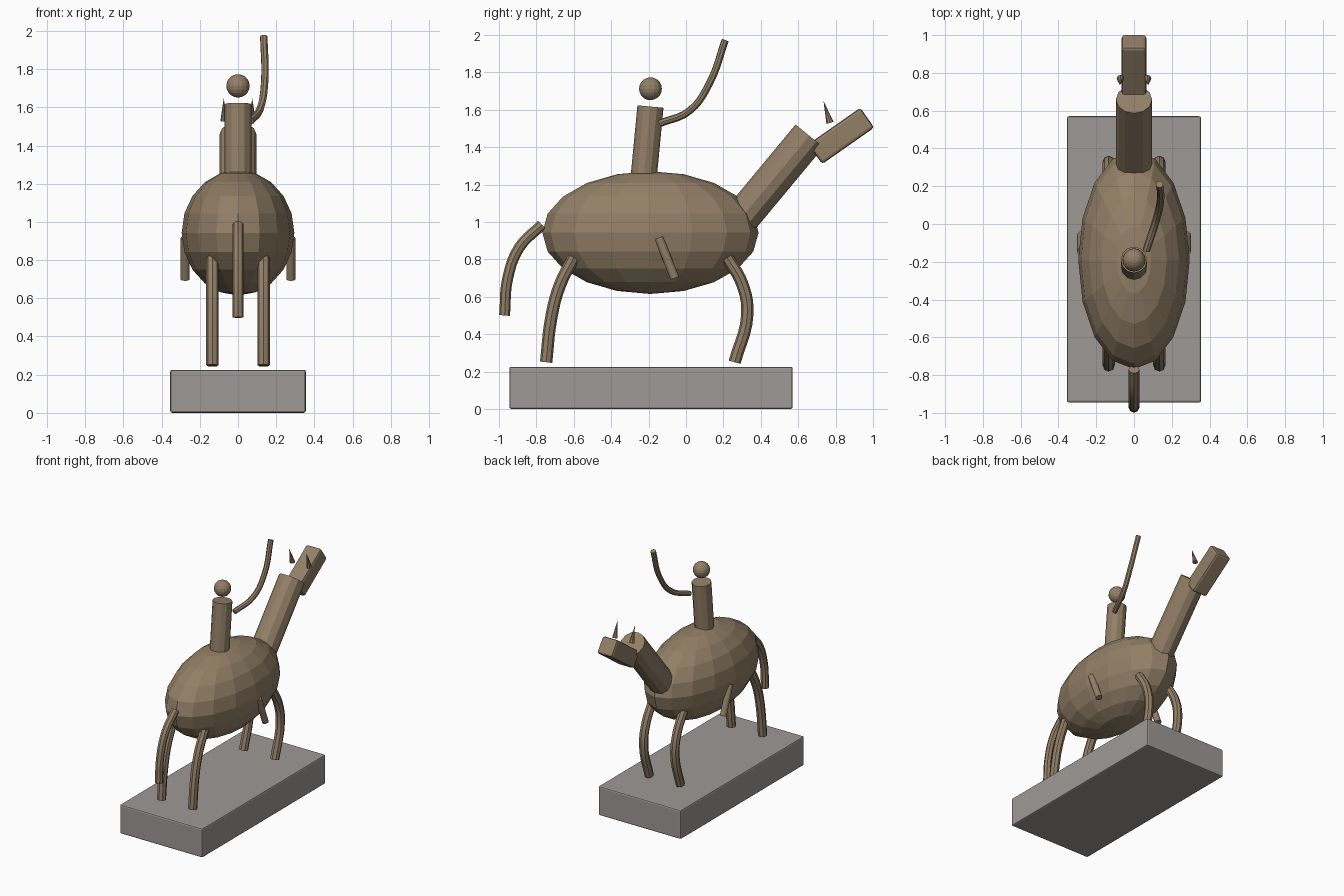
import bpy
import math
from mathutils import Vector

cube = bpy.data.objects.get("Cube")
if cube:
    bpy.data.objects.remove(cube, do_unlink=True)


def material(name, rgb):
    mat = bpy.data.materials.new(name)
    mat.use_nodes = True
    mat.diffuse_color = (*rgb, 1)
    mat.node_tree.nodes["Principled BSDF"].inputs["Base Color"].default_value = (*rgb, 1)
    return mat


bronze = material("bronze brown", (0.29, 0.215, 0.135))
stone = material("stone grey", (0.34, 0.32, 0.305))


def finish(name, mat=bronze):
    obj = bpy.context.object
    obj.name = name
    obj.data.materials.append(mat)
    return obj


def ball(name, centre, radii):
    bpy.ops.mesh.primitive_uv_sphere_add(segments=16, ring_count=10, radius=1, location=centre)
    obj = finish(name)
    obj.scale = radii
    return obj


def rod(name, start, end, r1, r2, sides=12):
    a, b = Vector(start), Vector(end)
    bpy.ops.mesh.primitive_cone_add(vertices=sides, radius1=r1, radius2=r2,
                                    depth=(b - a).length, location=(a + b) / 2)
    obj = finish(name)
    obj.rotation_euler = (b - a).to_track_quat("Z", "Y").to_euler()
    return obj


def box(name, centre, size, bevel, tilt=0, mat=bronze):
    bpy.ops.mesh.primitive_cube_add(size=1, location=centre)
    obj = finish(name, mat)
    obj.scale = size
    bpy.ops.object.transform_apply(location=False, rotation=False, scale=True)
    obj.rotation_euler.x = tilt
    mod = obj.modifiers.new("soft edges", "BEVEL")
    mod.width = bevel
    mod.segments = 2
    return obj


def tube(name, points, radius):
    """Round bar swept along a smooth path through the points."""
    curve = bpy.data.curves.new(name, "CURVE")
    curve.dimensions = "3D"
    curve.bevel_depth = radius
    curve.bevel_resolution = 2
    curve.resolution_u = 5
    curve.use_fill_caps = True
    spline = curve.splines.new("BEZIER")
    spline.bezier_points.add(len(points) - 1)
    for bp, co in zip(spline.bezier_points, points):
        bp.co = co
        bp.handle_left_type = bp.handle_right_type = "AUTO"
    obj = bpy.data.objects.new(name, curve)
    bpy.context.collection.objects.link(obj)
    curve.materials.append(bronze)
    bpy.ops.object.select_all(action="DESELECT")
    obj.select_set(True)
    bpy.context.view_layer.objects.active = obj
    bpy.ops.object.convert(target="MESH")
    bpy.ops.object.shade_smooth_by_angle(angle=math.radians(40))


# Plinth
box("plinth", (0, -0.187, 0.113), (0.71, 1.515, 0.225), 0.01, mat=stone)

# Horse body, neck, head and tail
ball("horse_body", (0, -0.19, 0.943), (0.295, 0.578, 0.328))
rod("horse_neck", (0, 0.27, 0.99), (0, 0.66, 1.46), 0.096, 0.096)
box("horse_head", (0, 0.83, 1.46), (0.13, 0.34, 0.13), 0.016, math.radians(35))
tube("horse_tail", [(0, -0.77, 0.985), (0, -0.89, 0.865), (0, -0.953, 0.7), (0, -0.97, 0.5)], 0.029)

# Paired parts
front_leg = [(0.22, 0.81), (0.3, 0.67), (0.328, 0.51), (0.26, 0.25)]
rear_leg = [(-0.6, 0.81), (-0.675, 0.66), (-0.72, 0.49), (-0.748, 0.25)]
for side, s in (("left", 1), ("right", -1)):
    tube("front_leg_" + side, [(s * 0.134, y, z) for y, z in front_leg], 0.033)
    tube("rear_leg_" + side, [(s * 0.134, y, z) for y, z in rear_leg], 0.033)
    rod("ear_" + side, (s * 0.072, 0.77, 1.53), (s * 0.075, 0.735, 1.647), 0.02, 0, 8)
    rod("rider_leg_" + side, (s * 0.277, -0.145, 0.915), (s * 0.277, -0.06, 0.7), 0.024, 0.024)

# Rider torso, head and raised arm
rod("rider_torso", (0, -0.23, 1.2), (0, -0.19, 1.617), 0.07, 0.07)
ball("rider_head", (0, -0.19, 1.712), (0.061, 0.061, 0.061))
tube("rider_arm", [(0.065, -0.14, 1.527), (0.117, 0.02, 1.595),
                   (0.14, 0.125, 1.74), (0.135, 0.21, 1.972)], 0.02)
